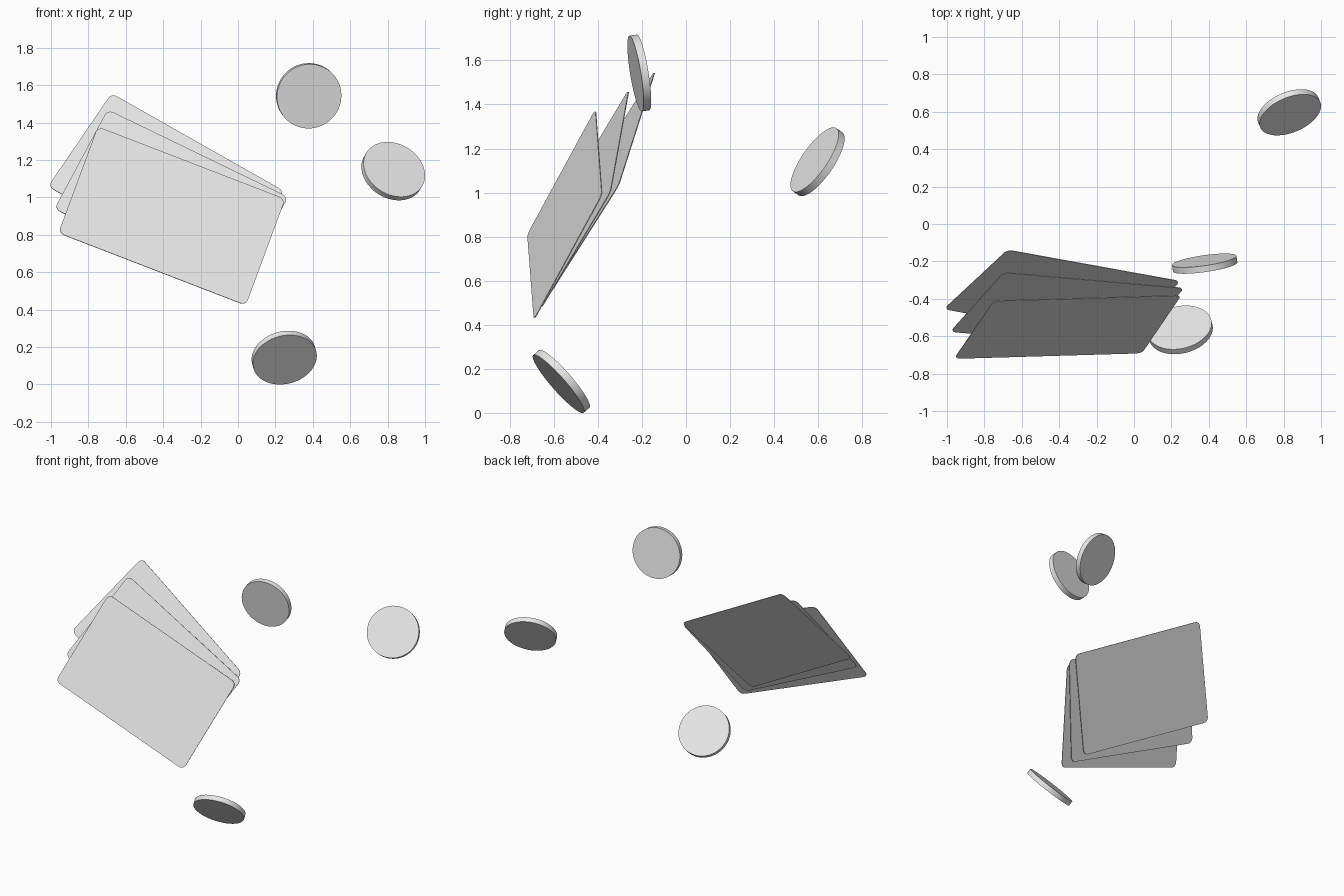
import bpy, bmesh, math
from mathutils import Vector, Matrix

if "Cube" in bpy.data.objects:
    bpy.data.objects.remove(bpy.data.objects["Cube"])

grey = bpy.data.materials.new("light_grey")
grey.diffuse_color = (0.8, 0.8, 0.8, 1)
grey.use_nodes = True
grey.node_tree.nodes["Principled BSDF"].inputs["Base Color"].default_value = grey.diffuse_color


def finish(name, bm, matrix):
    """Turn a bmesh into a placed, coloured object."""
    bmesh.ops.recalc_face_normals(bm, faces=bm.faces)
    mesh = bpy.data.meshes.new(name)
    bm.to_mesh(mesh)
    bm.free()
    mesh.materials.append(grey)
    obj = bpy.data.objects.new(name, mesh)
    bpy.context.collection.objects.link(obj)
    obj.matrix_world = matrix
    bpy.ops.object.select_all(action='DESELECT')
    obj.select_set(True)
    bpy.context.view_layer.objects.active = obj
    bpy.ops.object.shade_smooth_by_angle(angle=math.radians(30))
    return obj


def frame(center, along, up):
    """Placement whose local x follows 'along' and local y leans towards 'up'."""
    u = Vector(along).normalized()
    n = u.cross(Vector(up)).normalized()
    v = n.cross(u)
    m = Matrix((u, v, n)).transposed().to_4x4()
    m.translation = Vector(center)
    return m


def card(name, center, along, up, w=1.075, h=0.68, r=0.035, t=0.004):
    """Thin rectangle with rounded corners."""
    bm = bmesh.new()
    outline = []
    for k, (sx, sy) in enumerate([(1, 1), (-1, 1), (-1, -1), (1, -1)]):
        for i in range(7):
            a = math.radians(90 * k + 15 * i)
            outline.append(bm.verts.new((sx * (w / 2 - r) + r * math.cos(a),
                                         sy * (h / 2 - r) + r * math.sin(a), -t / 2)))
    face = bm.faces.new(outline)
    ext = bmesh.ops.extrude_face_region(bm, geom=[face], use_keep_orig=True)
    bmesh.ops.translate(bm, vec=(0, 0, t), verts=[g for g in ext["geom"]
                                                  if isinstance(g, bmesh.types.BMVert)])
    finish(name, bm, frame(center, along, up))


def disc(name, center, normal, r=0.174, t=0.035):
    """Flat round coin facing along its normal."""
    bm = bmesh.new()
    bmesh.ops.create_cone(bm, cap_ends=True, segments=64, radius1=r, radius2=r, depth=t)
    rot = Vector(normal).normalized().to_track_quat('Z', 'Y').to_matrix().to_4x4()
    finish(name, bm, Matrix.Translation(center) @ rot)


# Fan of three cards
card("front_card", (-0.354, -0.55, 0.90), (0.984, 0.029, -0.38), (0.214, 0.306, 0.56))
card("middle_card", (-0.357, -0.459, 0.97), (0.94, -0.082, -0.455), (0.27, 0.312, 0.525))
card("back_card", (-0.384, -0.38, 1.045), (0.90, -0.163, -0.51), (0.33, 0.305, 0.48))

# Three floating coins
disc("upper_coin", (0.378, -0.212, 1.543), (0.14, -0.977, -0.16))
disc("right_coin", (0.83, 0.597, 1.14), (0.33, -0.78, 0.54))
disc("lower_coin", (0.247, -0.566, 0.143), (0.18, -0.74, -0.65))
